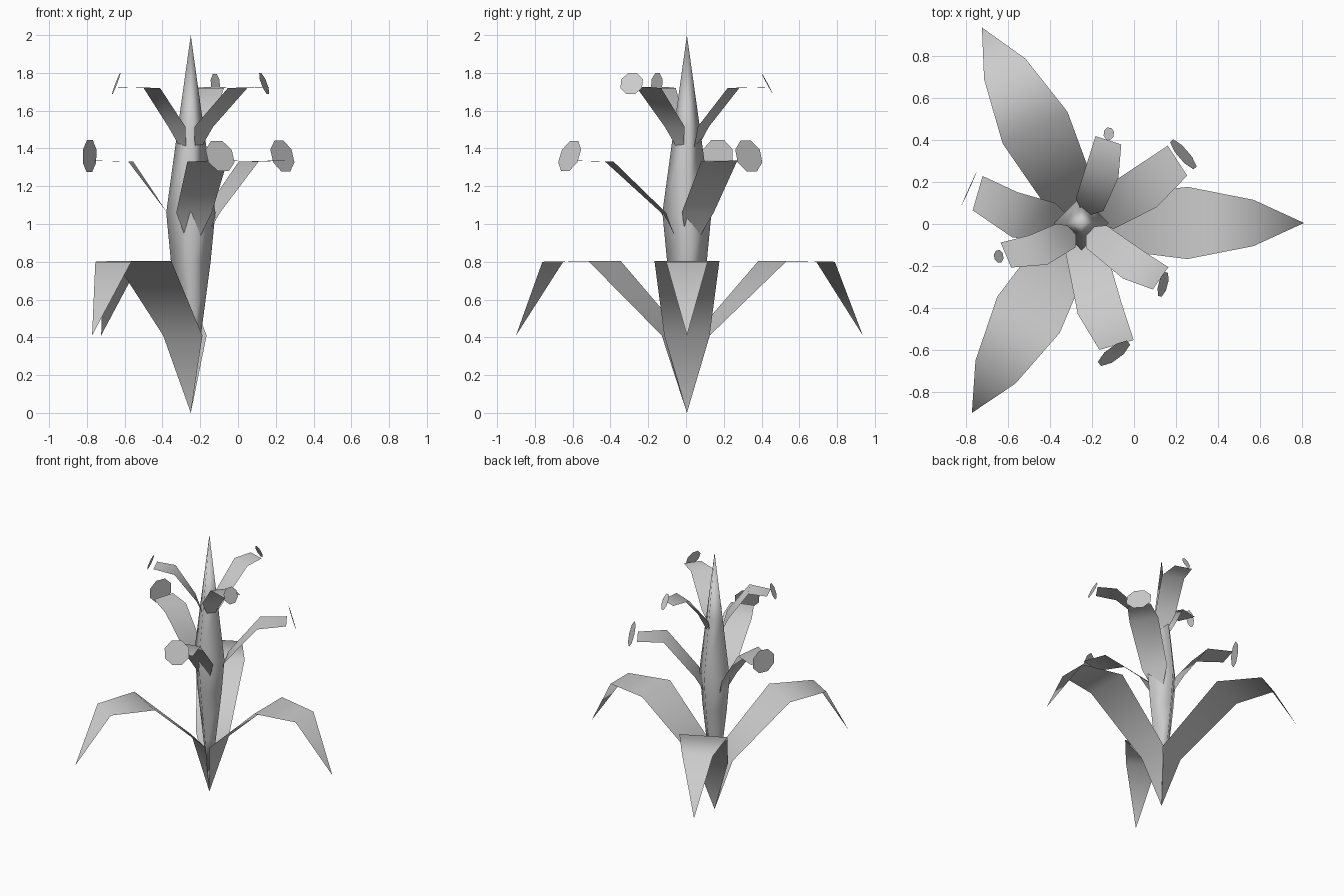
import bpy
from math import sin, cos, radians, pi
from mathutils import Vector

if "Cube" in bpy.data.objects:
    bpy.data.objects.remove(bpy.data.objects["Cube"])

CX, CY = -0.25, 0.005


def make(name, verts, faces):
    me = bpy.data.meshes.new(name)
    me.from_pydata([tuple(v) for v in verts], [], faces)
    me.polygons.foreach_set("use_smooth", [True] * len(me.polygons))
    me.update()
    ob = bpy.data.objects.new(name, me)
    bpy.context.collection.objects.link(ob)
    return ob


def strip(name, stations):
    """Flat folded leaf; stations are (azimuth, radius, z, half width)."""
    verts, rows, faces = [], [], []
    for az, r, z, w in stations:
        a = radians(az)
        c = Vector((CX + r * cos(a), CY + r * sin(a), z))
        side = Vector((-sin(a), cos(a), 0)) * w
        row = [len(verts)]
        verts.append(c - side)
        if w > 0:
            row.append(len(verts))
            verts.append(c + side)
        rows.append(row)
    for p, q in zip(rows, rows[1:]):
        faces.append(p + q[::-1])
    return make(name, verts, faces)


# Stem: four-sided spindle, pointed at both ends
prof = [(0.055, 0.42), (0.105, 0.8), (0.13, 1.06), (0.07, 1.5)]
verts = [(CX, CY, 0)]
for r, z in prof:
    verts += [(CX + r * cos(i * pi / 2), CY + r * sin(i * pi / 2), z) for i in range(4)]
verts.append((CX, CY, 2.0))
top = len(verts) - 1
faces = []
for i in range(4):
    j = (i + 1) % 4
    faces.append((0, 1 + j, 1 + i))
    for k in range(len(prof) - 1):
        a = 1 + 4 * k
        faces.append((a + i, a + j, a + 4 + j, a + 4 + i))
    faces.append((top - 4 + i, top - 4 + j, top))
make("stem", verts, faces)

# Three large drooping leaves at the base
for n, (a1, a2, a3, a4) in enumerate([(0, 0, 0, 0), (110, 116, 116.5, 117), (240, 240, 240, 240)]):
    strip(f"large_leaf_{n + 1}", [(a1, 0, 0, 0), (a1, 0.085, 0.41, 0.12),
                                  (a2, 0.505, 0.805, 0.172), (a3, 0.82, 0.80, 0.11),
                                  (a4, 1.045 if n else 1.06, 0.41, 0)])

# Small leaves: azimuth, radius at base / fold / end, then bud centre and bud normal
SMALL = [
    ((-82, -78, -74), (0.125, 0.42, 0.605), (-76, 0.64), (0.55, -0.75, 0.35)),
    ((27, 29, 33), (0.125, 0.35, 0.545), (34, 0.585), (0.73, 0.63, 0.28)),
    ((180, 173, 164), (0.125, 0.32, 0.515), (163, 0.56), (-0.91, 0.41, 0.02)),
]


def tier(label, turn, s, z0, bud_r, bud_width, normals):
    for n, (az, rad, (ba, br), _) in enumerate(SMALL):
        a = [v + turn for v in az]
        strip(f"{label}_leaf_{n + 1}", [
            (a[0], 0.03, z0 - 0.22 * s, 0),
            (a[0], rad[0] * s, z0, 0.095 * s),
            (a[1], rad[1] * s, z0 + 0.27 * s, 0.108 * s),
            (a[2], rad[2] * s, z0 + 0.275 * s, 0.085 * s)])
        # Eight-sided bud disc at the leaf end
        nrm = Vector(normals[n]).normalized()
        u = nrm.cross(Vector((0, 0, 1))).normalized()
        v = u.cross(nrm)
        b = radians(ba + turn)
        c = Vector((CX + br * s * cos(b), CY + br * s * sin(b), z0 + 0.3 * s))
        ring = [c + (u * cos((i + 0.5) * pi / 4) * bud_width[n]
                     + v * sin((i + 0.5) * pi / 4)) * bud_r for i in range(8)]
        make(f"{label}_bud_{n + 1}", ring, [tuple(range(8))])


tier("lower", 0, 1.0, 1.06, 0.093, (1, 1, 1), [s[3] for s in SMALL])
tier("upper", 39, 0.76, 1.515, 0.064, (1, 0.4, 0.5),
     [(0.9, -0.24, 0.35), (0.1, 0.87, 0.48), (-0.92, -0.15, 0.36)])
